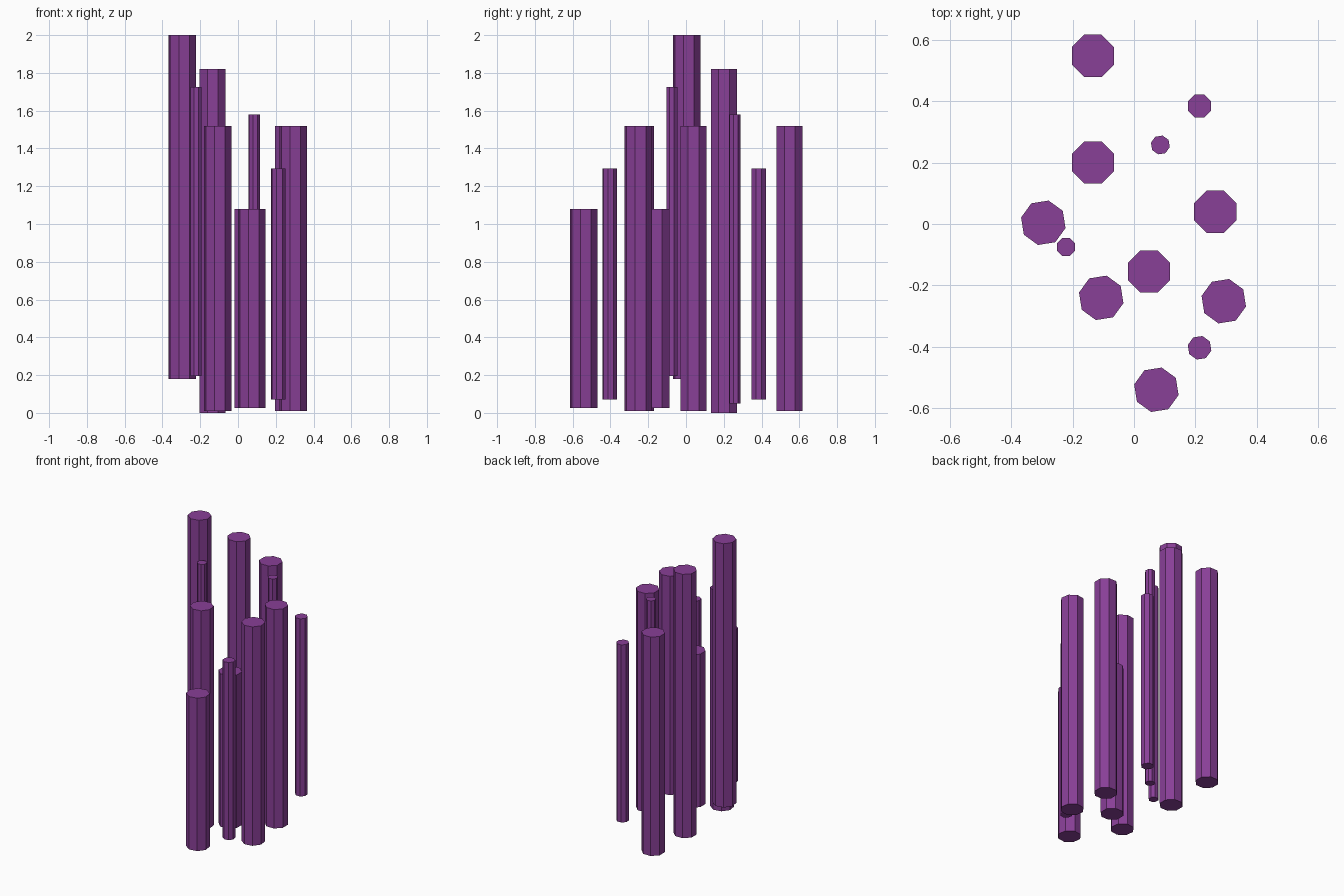
import bpy, bmesh, math
from mathutils import Matrix, Vector

if "Cube" in bpy.data.objects:
    bpy.data.objects.remove(bpy.data.objects["Cube"])

mat = bpy.data.materials.new("purple")
mat.diffuse_color = (0.25, 0.05, 0.31, 1)
mat.use_nodes = True
mat.node_tree.nodes["Principled BSDF"].inputs["Base Color"].default_value = mat.diffuse_color

TURN = 9  # degrees of twist on the turned columns


def column(name, x, y, r, z0, z1, turn=0):
    """Upright octagonal prism, flat sides facing the axes unless turned."""
    bm = bmesh.new()
    bmesh.ops.create_cone(bm, cap_ends=True, segments=8, radius1=r, radius2=r, depth=z1 - z0)
    # put a vertex at 22.5 degrees plus the turn
    v = bm.verts[:][0].co
    angle = math.radians(22.5 + turn) - math.atan2(v.y, v.x)
    bm.transform(Matrix.Translation(Vector((0, 0, (z1 - z0) / 2))) @ Matrix.Rotation(angle, 4, 'Z'))
    me = bpy.data.meshes.new(name)
    bm.to_mesh(me)
    bm.free()
    me.materials.append(mat)
    ob = bpy.data.objects.new(name, me)
    ob.location = (x, y, z0)
    bpy.context.collection.objects.link(ob)


# thick columns: x, y, bottom, top, turn
thick = [
    (-0.134, 0.549, 0.01, 1.52, 0),
    (-0.134, 0.201, 0.00, 1.82, 0),
    (0.265, 0.040, 0.01, 1.52, 0),
    (0.049, -0.155, 0.025, 1.08, 0),
    (-0.296, 0.004, 0.18, 2.00, TURN),
    (-0.107, -0.241, 0.01, 1.52, TURN),
    (0.293, -0.252, 0.01, 1.52, TURN),
    (0.073, -0.541, 0.025, 1.08, TURN),
]
for i, (x, y, z0, z1, t) in enumerate(thick):
    column(f"thick_column_{i + 1}", x, y, 0.0745, z0, z1, t)

# thin columns: x, y, radius, bottom, top, turn
thin = [
    (0.214, 0.385, 0.0405, 0.07, 1.295, 0),
    (0.214, -0.404, 0.0395, 0.07, 1.295, TURN),
    (0.086, 0.258, 0.0315, 0.05, 1.58, TURN),
    (-0.222, -0.075, 0.0315, 0.195, 1.725, 0),
]
for i, (x, y, r, z0, z1, t) in enumerate(thin):
    column(f"thin_column_{i + 1}", x, y, r, z0, z1, t)
